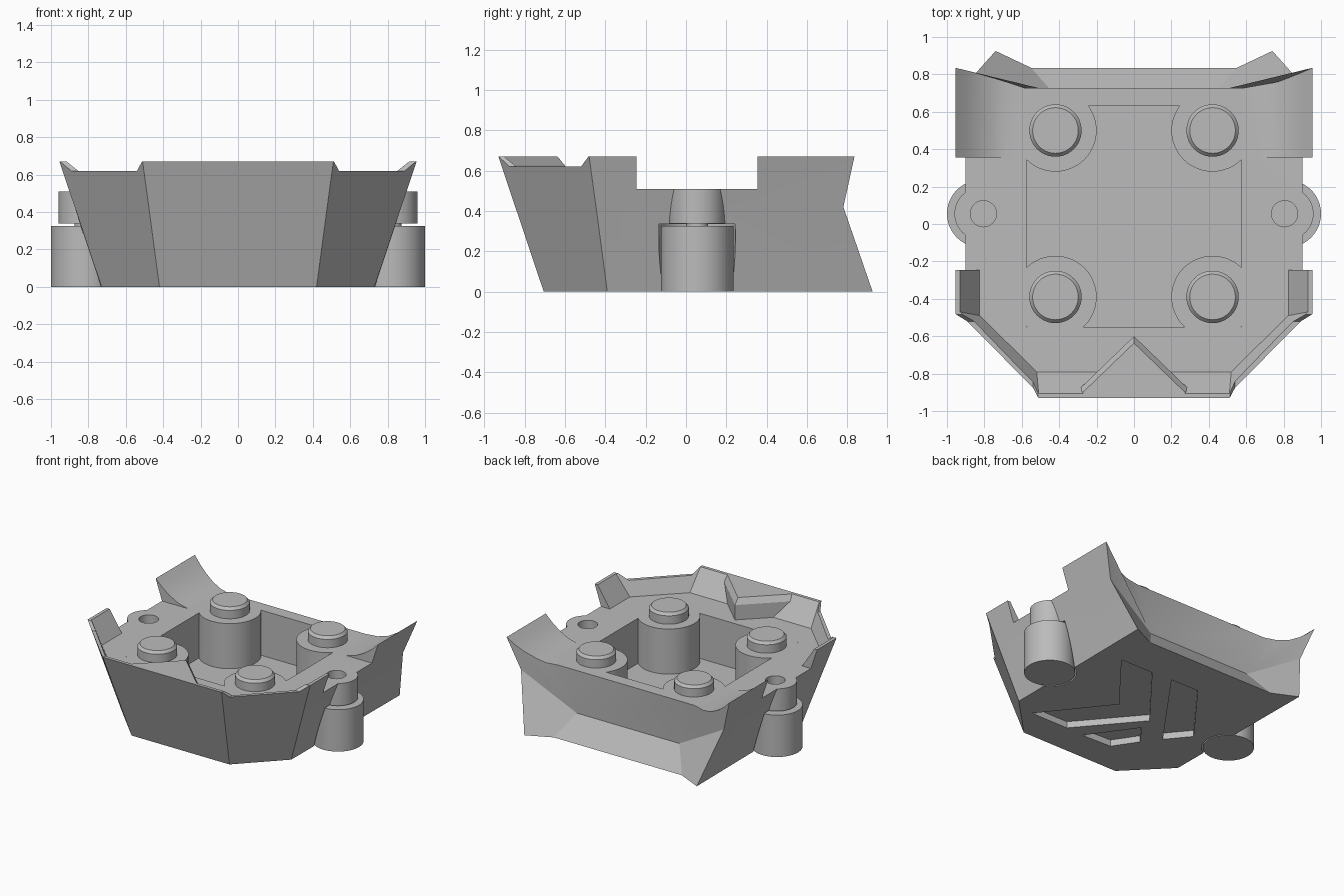
import bpy, bmesh, math

if "Cube" in bpy.data.objects:
    bpy.data.objects.remove(bpy.data.objects["Cube"])

grey = bpy.data.materials.new("light grey")
grey.diffuse_color = (0.5, 0.5, 0.5, 1)
grey.use_nodes = True
grey.node_tree.nodes["Principled BSDF"].inputs["Base Color"].default_value = grey.diffuse_color


def loft(name, rings):
    """Skin a solid through rings of equal length and cap both ends."""
    bm = bmesh.new()
    vs = [[bm.verts.new(p) for p in r] for r in rings]
    n = len(rings[0])
    for a, b in zip(vs, vs[1:]):
        for i in range(n):
            j = (i + 1) % n
            bm.faces.new((a[i], a[j], b[j], b[i]))
    bm.faces.new(vs[0])
    bm.faces.new(vs[-1])
    bmesh.ops.recalc_face_normals(bm, faces=bm.faces)
    me = bpy.data.meshes.new(name)
    bm.to_mesh(me)
    bm.free()
    me.materials.append(grey)
    ob = bpy.data.objects.new(name, me)
    bpy.context.collection.objects.link(ob)
    return ob


def both(half):
    """Close a right-hand half outline with its mirror image."""
    return half + [(-p[0],) + tuple(p[1:]) for p in reversed(half)]


def flat(pts, z):
    return [(x, y, z) for x, y in pts]


def prism(name, pts, z0, z1):
    return loft(name, [flat(pts, z0), flat(pts, z1)])


def turned(name, x, y, profile, n=48):
    """Round part from (radius, height) pairs."""
    return loft(name, [[(x + r * math.cos(math.tau * i / n), y + r * math.sin(math.tau * i / n), z)
                        for i in range(n)] for r, z in profile])


def activate(ob):
    bpy.ops.object.select_all(action='DESELECT')
    ob.select_set(True)
    bpy.context.view_layer.objects.active = ob


def combine(ob, tool, op='DIFFERENCE'):
    activate(ob)
    m = ob.modifiers.new("bool", 'BOOLEAN')
    m.operation, m.object, m.solver = op, tool, 'EXACT'
    bpy.ops.object.modifier_apply(modifier=m.name)
    bpy.data.objects.remove(tool)


DECK, TOP = 0.51, 0.67
POSTS = [(sx * 0.42, y) for sx in (-1, 1) for y in (-0.39, 0.5)]
PEG_Y = 0.055

# Flared hull with pinched back
body = loft("body", [
    both([(.42, -.705, 0), (.73, -.39, 0), (.74, .925, 0), (.55, .835, 0)]),
    both([(.476, -.846, .42), (.871, -.446, .42), (.87, .78, .42), (.44, .71, .17)]),
    both([(.51, -.93, TOP), (.955, -.48, TOP), (.955, .835, TOP), (.65, .735, TOP)]),
])

# Side lugs, with clearance for the pegs below them
for s in (-1, 1):
    combine(body, turned("clearance", s * .82, PEG_Y, [(.19, -.1), (.19, .335)]))
for s in (-1, 1):
    combine(body, turned("lug", s * .82, PEG_Y, [(.14, .337), (.14, .6)]), 'UNION')

# Front recess with sloped walls, leaving the pointed wedge
recess = loft("recess", [
    flat(both([(.52, -.79), (.825, -.49), (.825, -.2)]), DECK),
    flat(both([(.51, -.905), (.93, -.47), (.93, -.2)]), TOP),
    flat(both([(.51, -.905), (.93, -.47), (.93, -.2)]), .85)])
wedge = loft("wedge", [[(0, a, z), (-w, b, z), (-w, -1.0, z), (w, -1.0, z), (w, b, z)]
                       for a, w, b, z in ((-.6, .29, -.88, .4), (-.6, .29, -.88, .625),
                                          (-.645, .27, -.905, .68))])
combine(recess, wedge)
combine(body, recess)

# Open sides level with the deck
combine(body, prism("side_opening", [(-1.2, -.245), (1.2, -.245), (1.2, .355), (-1.2, .355)],
                    DECK, .85))

# Back deck with curved corner fins
curve = both([(.68, DECK), (.76, .53), (.84, .572), (.9, .617), (.957, .672), (.957, .85)])
combine(body, loft("fin_curve", [[(x, y, z) for x, z in curve] for y in (.33, 1.1)]))

# Lowered rims on the diagonal corners
for s in (-1, 1):
    low = [(.54, -1.1), (1.1, -1.1), (1.1, -.52), (.75, -.52), (.54, -.73)]
    high = [(.51, -1.1), (1.1, -1.1), (1.1, -.48), (.75, -.48), (.51, -.7)]
    combine(body, loft("rim_cut", [[(s * x, y, z) for x, y in pts]
                                   for pts, z in ((low, .62), (high, .675), (high, .85))]))

# Central pocket that wraps around the corner posts
pocket = prism("pocket", [(-.575, -.55), (.575, -.55), (.575, .63), (-.575, .63)], .16, .75)
for x, y in POSTS:
    combine(pocket, turned("post", x, y, [(.22, .1), (.22, DECK)]))
combine(body, pocket)

# Lug holes
for s in (-1, 1):
    combine(body, turned("hole", s * .805, PEG_Y, [(.07, .43), (.07, .8)], 32))

# Chevron grooves in the underside
grooves = [
    [(.55, .52), (.27, .52), (-.15, -.01), (.23, -.46), (.55, -.46), (.16, .03)],
    [(.1, .53), (-.14, .53), (-.53, .02), (-.39, -.15)],
    [(.08, -.47), (-.17, -.46), (-.29, -.28), (-.17, -.12)],
]
for pts in grooves:
    combine(body, prism("groove", pts, -.1, .05))

parts = [body]

# Studs on the posts
for i, (x, y) in enumerate(POSTS):
    parts.append(turned(f"stud_{i + 1}", x, y, [(.14, .5), (.14, .575), (.122, .595)]))

# Side pegs with a thin neck up into the lugs
for s, side in ((-1, "left"), (1, "right")):
    parts.append(turned(f"{side}_peg", s * .82, PEG_Y,
                        [(.18, 0), (.18, .325), (.055, .325), (.055, .4)]))

for ob in parts:
    activate(ob)
    bpy.ops.object.shade_smooth_by_angle(angle=math.radians(22))
